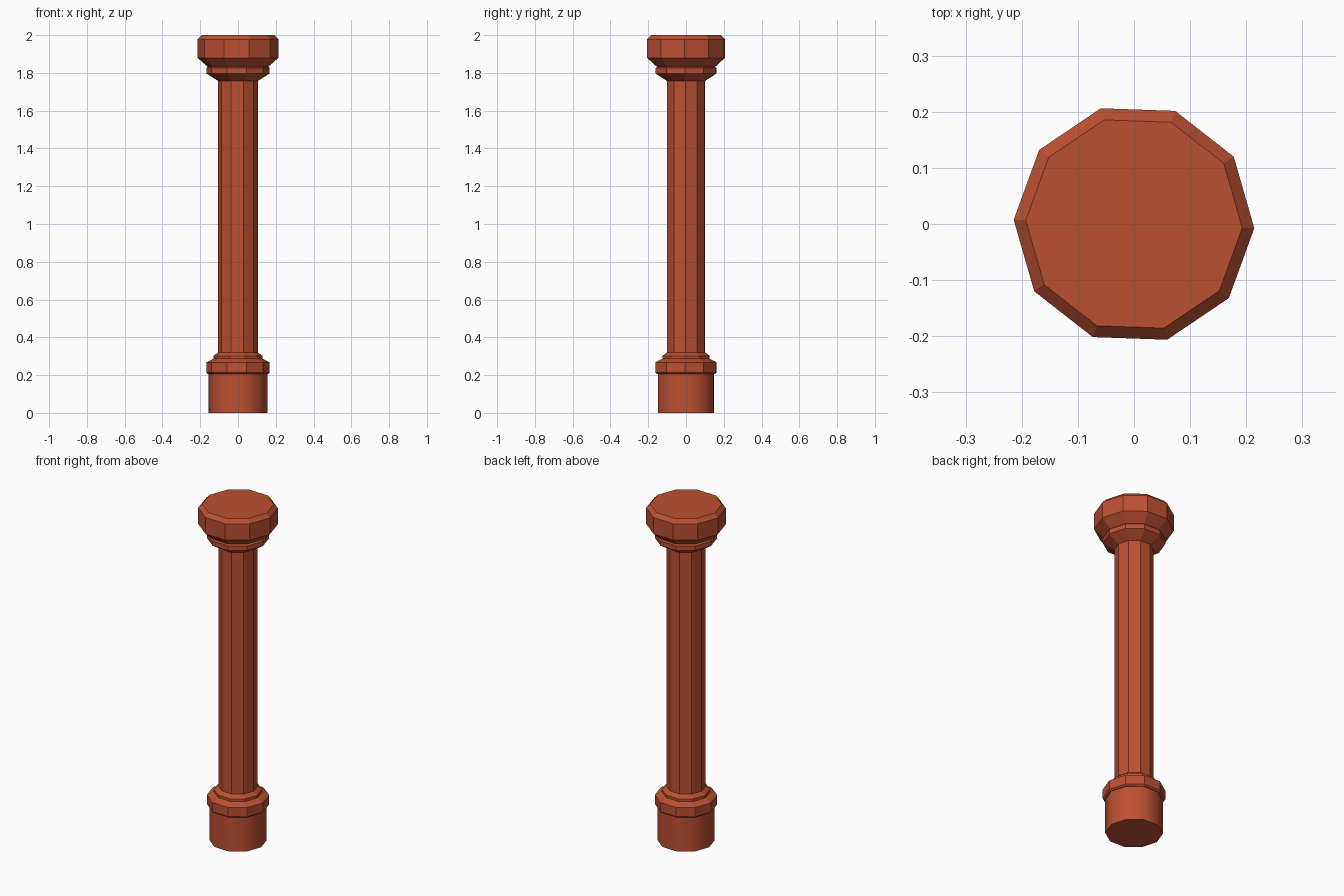
import bpy
import bmesh
from math import cos, sin, radians, tau

SIDES = 10
TURN = radians(-2)

cube = bpy.data.objects.get("Cube")
if cube:
    bpy.data.objects.remove(cube, do_unlink=True)

terracotta = bpy.data.materials.new("terracotta")
terracotta.use_nodes = True
colour = (0.5, 0.08, 0.032, 1.0)
terracotta.diffuse_color = colour
terracotta.node_tree.nodes["Principled BSDF"].inputs["Base Color"].default_value = colour


def turned_part(name, profile, smooth=False):
    """Closed ten-sided solid from (radius, height) pairs, bottom to top."""
    bm = bmesh.new()
    rings = []
    for radius, z in profile:
        angles = [TURN + tau * i / SIDES for i in range(SIDES)]
        rings.append([bm.verts.new((radius * cos(a), radius * sin(a), z)) for a in angles])
    for low, high in zip(rings, rings[1:]):
        for i in range(SIDES):
            j = (i + 1) % SIDES
            face = bm.faces.new((low[i], low[j], high[j], high[i]))
            face.smooth = smooth
    bm.faces.new(rings[0][::-1])
    bm.faces.new(rings[-1])
    # Keep the rims of the end caps crisp
    for edge in bm.edges:
        edge.smooth = not any(len(f.verts) == SIDES for f in edge.link_faces)
    mesh = bpy.data.meshes.new(name)
    bm.to_mesh(mesh)
    bm.free()
    mesh.materials.append(terracotta)
    obj = bpy.data.objects.new(name, mesh)
    bpy.context.collection.objects.link(obj)
    return obj


# Rounded foot
turned_part("base", [(0.155, 0), (0.155, 0.215)], smooth=True)

# Stepped collar above the foot
turned_part("collar", [(0.158, 0.205), (0.168, 0.213), (0.168, 0.268),
                       (0.13, 0.287), (0.13, 0.302), (0.105, 0.32)])

# Long faceted shaft
turned_part("shaft", [(0.105, 0.31), (0.105, 1.765)])

# Ring under the head
turned_part("neck_ring", [(0.105, 1.757), (0.168, 1.797), (0.168, 1.825), (0.158, 1.835)])

# Flared head with a bevelled top
turned_part("capital", [(0.158, 1.83), (0.2145, 1.88), (0.2145, 1.977), (0.193, 2.0)])
